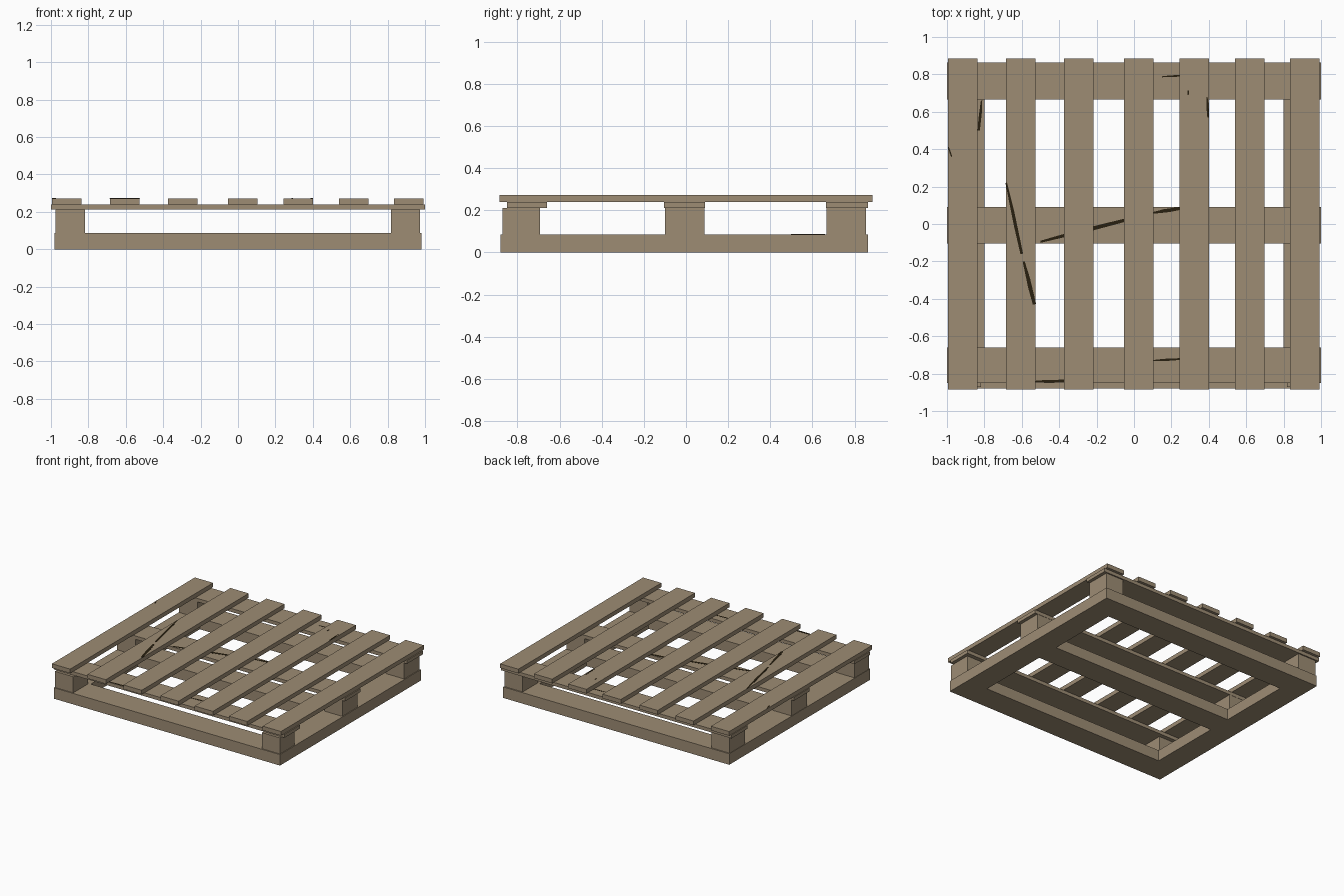
import bpy, bmesh
from mathutils import Vector

if "Cube" in bpy.data.objects:
    bpy.data.objects.remove(bpy.data.objects["Cube"])


def material(name, rgb):
    m = bpy.data.materials.new(name)
    m.diffuse_color = (*rgb, 1)
    m.use_nodes = True
    m.node_tree.nodes["Principled BSDF"].inputs["Base Color"].default_value = m.diffuse_color
    return m


WOOD = material("weathered wood", (0.34, 0.265, 0.175))
DARK = material("dark crack", (0.021, 0.014, 0.005))


def make(name, bm, mat):
    bmesh.ops.recalc_face_normals(bm, faces=bm.faces)
    me = bpy.data.meshes.new(name)
    bm.to_mesh(me)
    bm.free()
    me.materials.append(mat)
    ob = bpy.data.objects.new(name, me)
    bpy.context.collection.objects.link(ob)
    return ob


def box(name, x, y, z):
    bm = bmesh.new()
    bmesh.ops.create_cube(bm, size=1)
    for v in bm.verts:
        v.co = [(r[0] + r[1]) / 2 + c * (r[1] - r[0]) for r, c in zip((x, y, z), v.co)]
    return make(name, bm, WOOD)


def crack(a, b, w, z):
    """Thin dark sliver from a to b, lying on a board's top."""
    a, b = Vector(a), Vector(b)
    d = (b - a).normalized()
    n = Vector((-d.y, d.x)) * w / 2
    bm = bmesh.new()
    pts = [a - n * 0.5, a.lerp(b, 0.6) - n, b - n * 0.8, b + n * 0.8, a.lerp(b, 0.4) + n, a + n * 0.5]
    f = bm.faces.new([bm.verts.new((p.x, p.y, z - 0.001)) for p in pts])
    ext = bmesh.ops.extrude_face_region(bm, geom=[f])
    for e in ext["geom"]:
        if isinstance(e, bmesh.types.BMVert):
            e.co.z = z + 0.001
    make("crack", bm, DARK)


Z_BASE, Z_BLOCK, Z_STRINGER, Z_TOP = 0.086, 0.212, 0.239, 0.272

# bottom frame: two side boards with three cross boards between them
for s, x in (("left", (-0.98, -0.80)), ("right", (0.80, 0.98))):
    box(f"bottom_side_board_{s}", x, (-0.88, 0.864), (0, Z_BASE))
for s, y in (("front", (-0.88, -0.68)), ("middle", (-0.10, 0.088)), ("back", (0.67, 0.864))):
    box(f"bottom_cross_board_{s}", (-0.80, 0.80), y, (0, Z_BASE))

# six spacer blocks
for s, x in (("left", (-0.977, -0.818)), ("right", (0.818, 0.974))):
    for t, y in (("front", (-0.872, -0.692)), ("middle", (-0.10, 0.088)), ("back", (0.667, 0.854))):
        box(f"block_{t}_{s}", x, y, (Z_BASE, Z_BLOCK))

# stringer boards on the blocks
for t, y in (("front", (-0.85, -0.66)), ("middle", (-0.104, 0.09)), ("back", (0.665, 0.864))):
    box(f"stringer_{t}", (-1, 1), y, (Z_BLOCK, Z_STRINGER))

# seven deck slats
for i, x in enumerate((-0.915, -0.606, -0.295, 0.025, 0.323, 0.62, 0.913)):
    box(f"deck_slat_{i + 1}", (x - 0.079, x + 0.079), (-0.885, 0.885), (Z_STRINGER, Z_TOP))

# cracks on the slats
crack((-0.683, 0.22), (-0.60, -0.16), 0.018, Z_TOP)
crack((-0.59, -0.20), (-0.532, -0.43), 0.022, Z_TOP)
crack((0.39, 0.68), (0.397, 0.57), 0.012, Z_TOP)
crack((0.29, 0.69), (0.29, 0.715), 0.01, Z_TOP)
crack((-0.992, 0.41), (-0.975, 0.36), 0.008, Z_TOP)
# cracks on the stringers
crack((-0.50, -0.095), (-0.05, 0.02), 0.022, Z_STRINGER)
crack((0.105, 0.06), (0.245, 0.083), 0.02, Z_STRINGER)
crack((0.105, -0.73), (0.245, -0.722), 0.012, Z_STRINGER)
crack((0.15, 0.787), (0.25, 0.793), 0.01, Z_STRINGER)
crack((-0.53, -0.842), (-0.375, -0.838), 0.014, Z_STRINGER)
# crack on the bottom side board
crack((-0.815, 0.66), (-0.83, 0.50), 0.015, Z_BASE)
